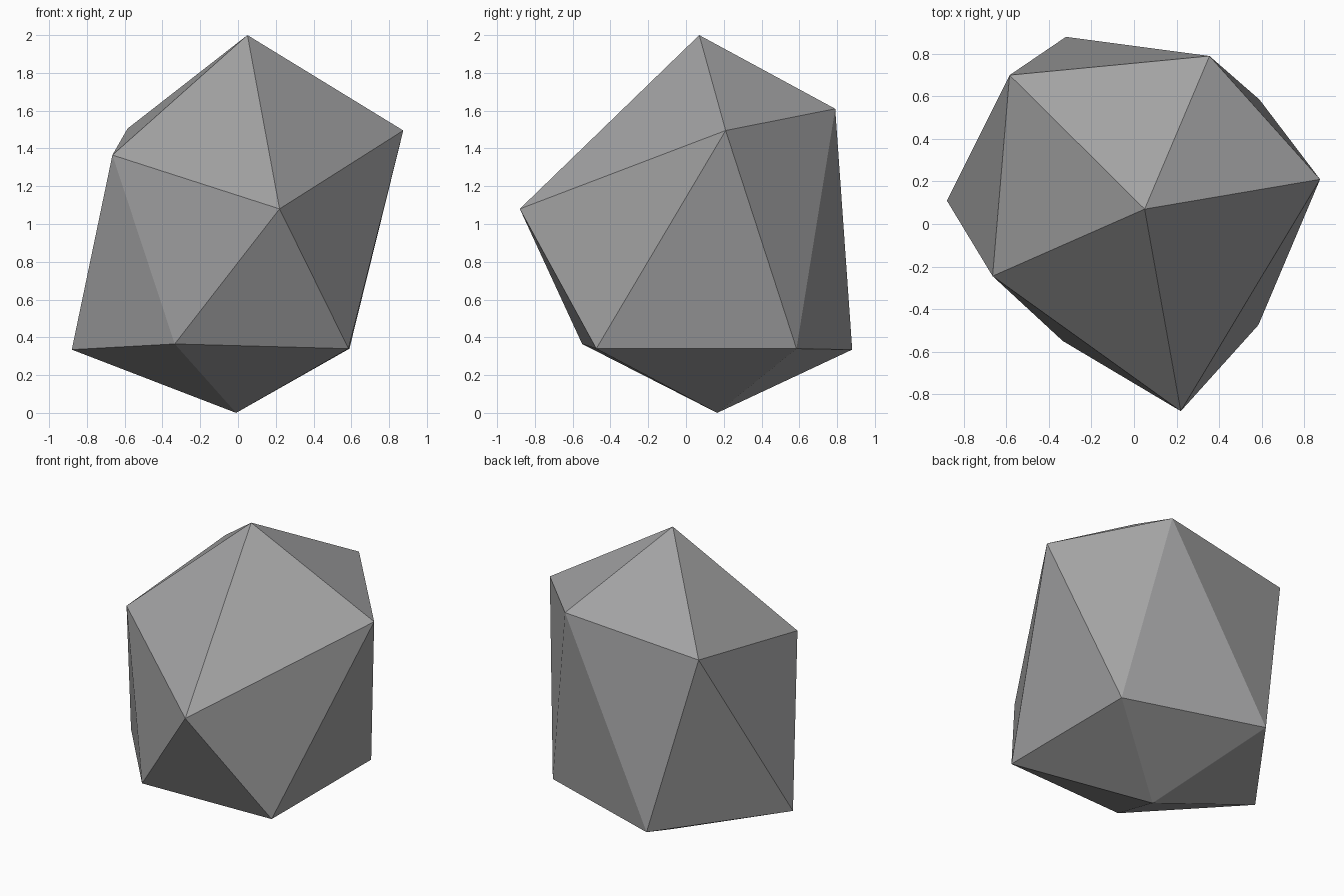
import bpy
import bmesh

if "Cube" in bpy.data.objects:
    bpy.data.objects.remove(bpy.data.objects["Cube"])

# Grey stone material
grey = bpy.data.materials.new("stone_grey")
grey.diffuse_color = (0.36, 0.36, 0.365, 1.0)
grey.use_nodes = True
grey.node_tree.nodes["Principled BSDF"].inputs["Base Color"].default_value = grey.diffuse_color

# Irregular twenty-sided rock: two poles and two staggered rings of five points
top = (0.05, 0.07, 2.0)
upper = [(0.22, -0.88, 1.08), (0.875, 0.21, 1.495), (0.355, 0.79, 1.61),
         (-0.585, 0.70, 1.505), (-0.665, -0.245, 1.365)]
lower = [(0.585, -0.475, 0.34), (0.59, 0.585, 0.34), (-0.32, 0.88, 0.335),
         (-0.88, 0.11, 0.335), (-0.335, -0.55, 0.365)]
bottom = (-0.01, 0.165, 0.0)

bm = bmesh.new()
t, b = bm.verts.new(top), bm.verts.new(bottom)
u = [bm.verts.new(p) for p in upper]
l = [bm.verts.new(p) for p in lower]

# Each step adds a cap triangle, two belt triangles and a base triangle
for i in range(5):
    j = (i + 1) % 5
    bm.faces.new((t, u[i], u[j]))
    bm.faces.new((u[i], l[i], u[j]))
    bm.faces.new((u[j], l[i], l[j]))
    bm.faces.new((b, l[j], l[i]))
bmesh.ops.recalc_face_normals(bm, faces=bm.faces)

mesh = bpy.data.meshes.new("rock")
bm.to_mesh(mesh)
bm.free()
mesh.materials.append(grey)
rock = bpy.data.objects.new("rock", mesh)
bpy.context.collection.objects.link(rock)
